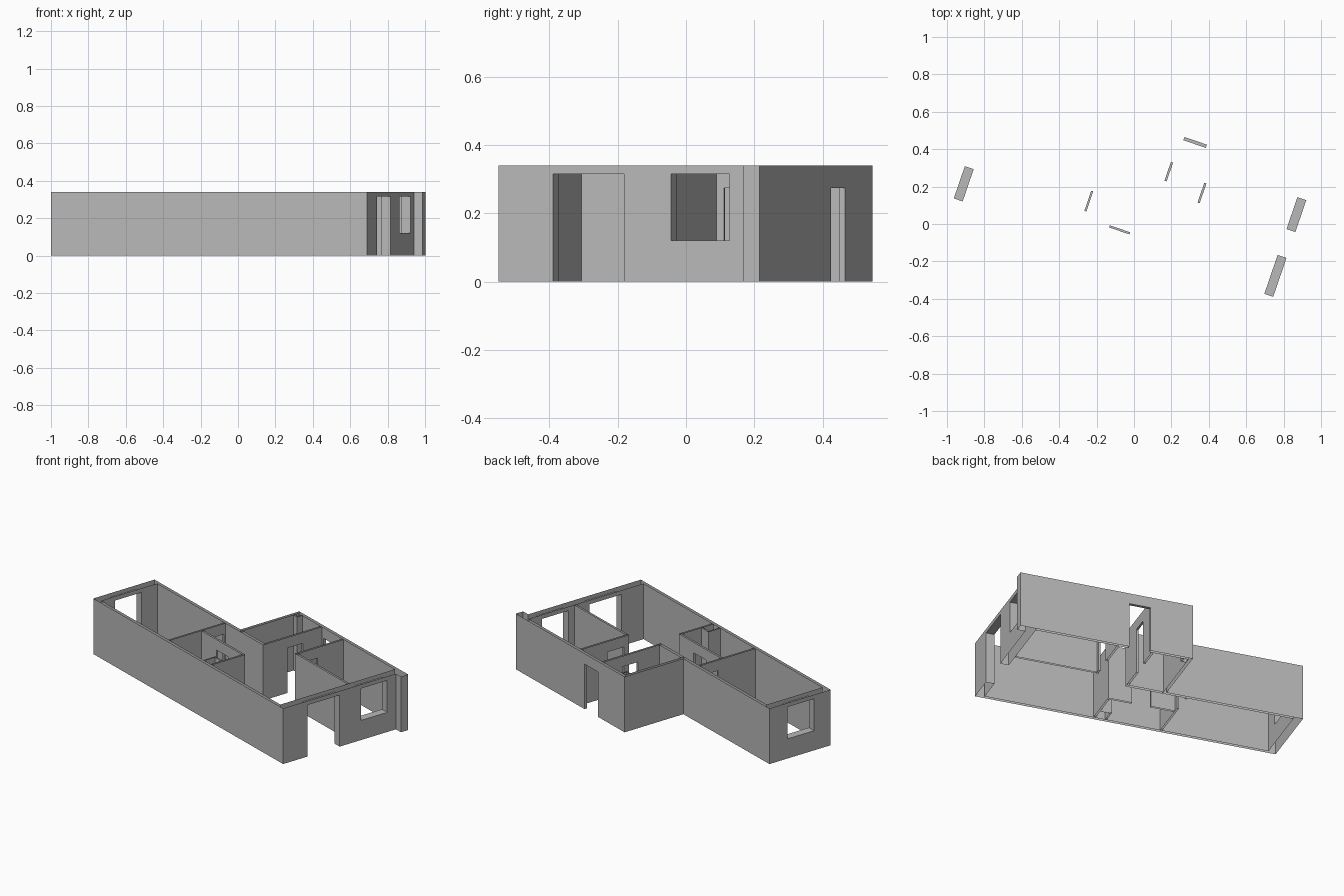
import bpy, bmesh, math
from mathutils import Matrix

cube = bpy.data.objects.get("Cube")
if cube:
    bpy.data.objects.remove(cube, do_unlink=True)

H = 0.34        # wall height
DOOR = 0.275    # inner door height
LINTEL = 0.315  # outer opening head
SILL = 0.12
PLAN = Matrix.Translation((-1, 0.03, 0)) @ Matrix.Rotation(math.radians(-18.9), 4, 'Z')

grey = bpy.data.materials.new("wall_grey")
grey.use_nodes = True
grey.diffuse_color = (0.48, 0.48, 0.48, 1)
grey.node_tree.nodes["Principled BSDF"].inputs["Base Color"].default_value = (0.48, 0.48, 0.48, 1)


def prism(name, outline, z0=0.0, z1=H):
    """Closed block over a plan outline."""
    bm = bmesh.new()
    base = bm.faces.new([bm.verts.new((x, y, z0)) for x, y in outline])
    top = bmesh.ops.extrude_face_region(bm, geom=[base])["geom"]
    bmesh.ops.translate(bm, vec=(0, 0, z1 - z0),
                        verts=[g for g in top if isinstance(g, bmesh.types.BMVert)])
    bmesh.ops.recalc_face_normals(bm, faces=bm.faces)
    bm.transform(PLAN)
    mesh = bpy.data.meshes.new(name)
    bm.to_mesh(mesh)
    bm.free()
    mesh.materials.append(grey)
    ob = bpy.data.objects.new(name, mesh)
    bpy.context.collection.objects.link(ob)
    return ob


def rect(x0, x1, y0, y1):
    return [(x0, y0), (x1, y0), (x1, y1), (x0, y1)]


def cut(ob, cutters):
    """Subtract the cutters, then leave the wall skins open above and below."""
    for c in cutters:
        mod = ob.modifiers.new("cut", 'BOOLEAN')
        mod.operation, mod.solver, mod.object = 'DIFFERENCE', 'EXACT', c
    bpy.context.view_layer.update()
    deps = bpy.context.evaluated_depsgraph_get()
    mesh = bpy.data.meshes.new_from_object(ob.evaluated_get(deps))
    ob.modifiers.clear()
    bm = bmesh.new()
    bm.from_mesh(mesh)
    caps = [f for f in bm.faces if abs(f.normal.z) > 0.9
            and not 0.001 < f.calc_center_median().z < H - 0.001]
    bmesh.ops.delete(bm, geom=caps, context='FACES')
    bm.to_mesh(mesh)
    bm.free()
    ob.data = mesh
    for c in cutters:
        bpy.data.objects.remove(c, do_unlink=True)


# Outer walls: stepped outline with a short fin, hollowed and pierced
outer = prism("outer_walls", [(0, 0), (1.786, 0), (1.786, 0.773), (1.834, 0.773),
                              (1.834, 0.823), (0.81, 0.823), (0.81, 0.42), (0, 0.42)])
cut(outer, [
    prism("rooms", [(0.05, 0.018), (1.736, 0.018), (1.736, 0.805),
                    (0.828, 0.805), (0.828, 0.402), (0.05, 0.402)], -0.1, H + 0.1),
    prism("end_window", rect(-0.02, 0.07, 0.113, 0.295), SILL, LINTEL),
    prism("bedroom_window", rect(1.71, 1.81, 0.534, 0.714), SILL, LINTEL),
    prism("terrace_door", rect(1.71, 1.81, 0.168, 0.388), -0.1, LINTEL),
    prism("entry_door", rect(1.06, 1.187, 0.78, 0.85), -0.1, DOOR),
])

# Inner partitions: name, plan rectangle, optional doorway rectangle
partitions = [
    ("left_room_wall", (0.682, 0.693, 0.018, 0.402), (0.66, 0.71, 0.276, 0.39)),
    ("front_bath_wall", (0.693, 1.09, 0.235, 0.247), (0.836, 0.95, 0.22, 0.26)),
    ("front_bath_end", (1.079, 1.09, 0.018, 0.235), None),
    ("front_shaft_side", (1.012, 1.02, 0.018, 0.1), None),
    ("front_shaft_end", (1.02, 1.079, 0.092, 0.1), None),
    ("rear_bath_front", (0.828, 1.047, 0.402, 0.42), None),
    ("rear_bath_wall", (1.035, 1.047, 0.42, 0.805), (1.01, 1.07, 0.567, 0.674)),
    ("rear_shaft_side", (0.854, 0.862, 0.77, 0.805), None),
    ("rear_shaft_end", (0.828, 0.854, 0.77, 0.778), None),
    ("bedroom_side_wall", (1.24, 1.252, 0.48, 0.805), (1.22, 1.27, 0.514, 0.626)),
    ("bedroom_front_wall", (1.252, 1.736, 0.48, 0.492), None),
]
for name, plan, door in partitions:
    wall = prism(name, rect(*plan))
    cut(wall, [prism("doorway", rect(*door), -0.1, DOOR)] if door else [])
